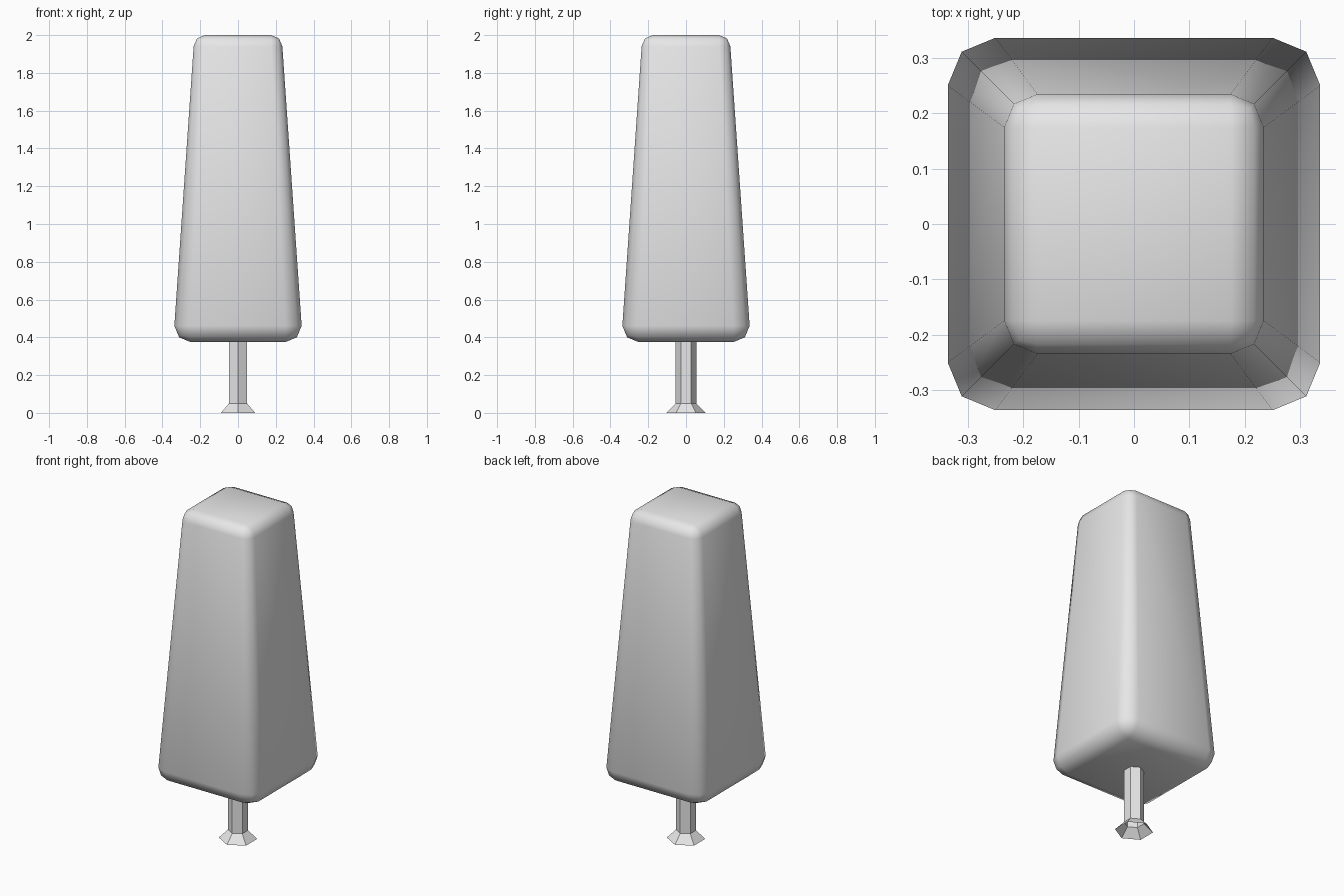
import bpy
import bmesh
import math
from mathutils import Matrix

cube = bpy.data.objects.get("Cube")
if cube:
    bpy.data.objects.remove(cube, do_unlink=True)

GREY = (0.8, 0.8, 0.8, 1.0)
mat = bpy.data.materials.new("plain grey")
mat.use_nodes = True
mat.diffuse_color = GREY
mat.node_tree.nodes["Principled BSDF"].inputs["Base Color"].default_value = GREY


def add_object(name, bm, smooth):
    bmesh.ops.recalc_face_normals(bm, faces=bm.faces[:])
    for face in bm.faces:
        face.smooth = smooth
    mesh = bpy.data.meshes.new(name)
    bm.to_mesh(mesh)
    bm.free()
    mesh.materials.append(mat)
    obj = bpy.data.objects.new(name, mesh)
    bpy.context.collection.objects.link(obj)
    return obj


# Foliage: rounded box whose upper end is scaled down
BOTTOM, TOP, HALF, ROUND, TAPER = 0.375, 2.0, 0.337, 0.086, 0.697
bm = bmesh.new()
bmesh.ops.create_cube(bm, size=1)
middle = (BOTTOM + TOP) / 2
bmesh.ops.transform(
    bm, verts=bm.verts[:],
    matrix=Matrix.Translation((0, 0, middle))
    @ Matrix.Diagonal((2 * HALF, 2 * HALF, TOP - BOTTOM, 1)))
bmesh.ops.bevel(bm, geom=bm.edges[:], offset=ROUND, offset_type='OFFSET',
                segments=2, profile=0.5, affect='EDGES')
for v in bm.verts:
    if v.co.z > middle:
        v.co.x *= TAPER
        v.co.y *= TAPER
        v.co.z = TOP - (TOP - v.co.z) * TAPER
add_object("foliage", bm, smooth=True)

# Trunk: six-sided tube with a flared, open foot
bm = bmesh.new()
rings = []
for radius, z in ((0.105, 0), (0.055, 0.05), (0.055, 0.39)):
    angles = [math.pi / 2 + i * math.tau / 6 for i in range(6)]
    rings.append([bm.verts.new((radius * math.cos(a), radius * math.sin(a), z))
                  for a in angles])
for low, high in zip(rings, rings[1:]):
    for i in range(6):
        j = (i + 1) % 6
        bm.faces.new((low[i], low[j], high[j], high[i]))
add_object("trunk", bm, smooth=False)
